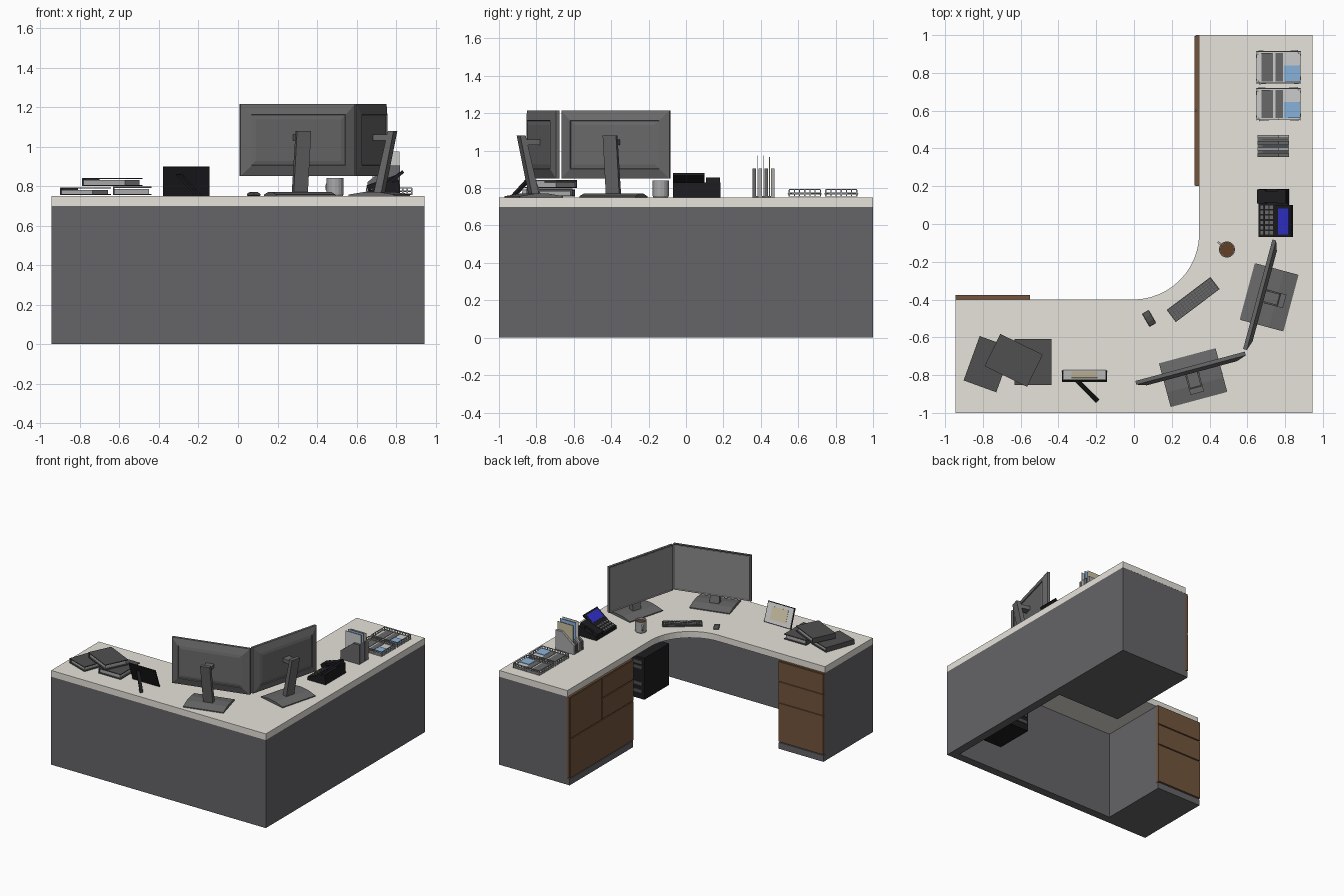
import bpy, bmesh, math
from mathutils import Matrix, Vector

if "Cube" in bpy.data.objects:
    bpy.data.objects.remove(bpy.data.objects["Cube"])

def mat(name, r, g, b):
    m = bpy.data.materials.new(name)
    m.diffuse_color = (r, g, b, 1)
    m.use_nodes = True
    m.node_tree.nodes["Principled BSDF"].inputs["Base Color"].default_value = m.diffuse_color
    return m

TOP = mat("laminate", .80, .77, .71)
GREY = mat("panel_grey", .13, .13, .14)
WOOD = mat("wood", .17, .09, .045)
DARK = mat("dark_plastic", .08, .08, .08)
MID = mat("mid_plastic", .14, .14, .14)
BLACK = mat("black", .012, .012, .014)
SCREEN = mat("screen", .25, .25, .25)
WIRE = mat("wire", .40, .40, .40)
PAPER = mat("paper", .75, .75, .73)
BLUE = mat("blue_paper", .25, .45, .70)
LCD = mat("lcd", .03, .03, .6)
CREAM = mat("cream", .6, .53, .36)
COFFEE = mat("coffee", .12, .05, .02)
I = Matrix.Identity(4)

def place(x, y, z=0, deg=0):
    return Matrix.Translation((x, y, z)) @ Matrix.Rotation(math.radians(deg), 4, 'Z')

def finish(name, bm, m, M=I):
    bmesh.ops.transform(bm, matrix=M, verts=bm.verts)
    bmesh.ops.recalc_face_normals(bm, faces=bm.faces)
    me = bpy.data.meshes.new(name)
    bm.to_mesh(me); bm.free()
    me.materials.append(m)
    o = bpy.data.objects.new(name, me)
    bpy.context.collection.objects.link(o)
    return o

def add_box(bm, lo, hi):
    mid = (Vector(lo) + Vector(hi)) / 2
    d = [abs(b - a) for a, b in zip(lo, hi)]
    bmesh.ops.create_cube(bm, size=1, matrix=Matrix.Translation(mid) @ Matrix.Diagonal((*d, 1)))

def boxes(name, spans, m, M=I):
    bm = bmesh.new()
    for lo, hi in spans:
        add_box(bm, lo, hi)
    return finish(name, bm, m, M)

def box(name, lo, hi, m, M=I):
    return boxes(name, [(lo, hi)], m, M)

def prism(name, pts, axis, a, b, m, M=I):
    """Extrude a 2D profile along an axis from a to b."""
    put = {'x': lambda p, t: (t, *p), 'y': lambda p, t: (p[0], t, p[1]), 'z': lambda p, t: (*p, t)}[axis]
    bm = bmesh.new()
    f = bm.faces.new([bm.verts.new(put(p, a)) for p in pts])
    r = bmesh.ops.extrude_face_region(bm, geom=[f])
    d = Vector(put((0, 0), b - a))
    bmesh.ops.translate(bm, vec=d, verts=[v for v in r['geom'] if isinstance(v, bmesh.types.BMVert)])
    return finish(name, bm, m, M)

# desk top with rounded inner corner
arc = [(-.005 + .35 * math.cos(-t * math.pi / 24), -.05 + .35 * math.sin(-t * math.pi / 24)) for t in range(13)]
prism("desk_top", [(-.945, -1), (.945, -1), (.945, 1), (.345, 1)] + arc + [(-.945, -.4)], 'z', .70, .75, TOP)

# outer panels and cabinets
prism("outer_panels", [(-.945, -1), (.945, -1), (.945, 1), (.88, 1), (.88, -.935), (-.945, -.935)], 'z', 0, .70, GREY)
box("right_cabinet", (.345, .2, 0), (.94, .999, .70), GREY)
box("left_cabinet", (-.944, -.99, 0), (-.55, -.40, .70), GREY)
box("right_plinth", (.325, .2, 0), (.345, .999, .05), GREY)
box("left_plinth", (-.944, -.40, 0), (-.55, -.38, .05), GREY)

# drawer fronts
g = .004
for i, (z0, z1) in enumerate([(.055, .37), (.37, .54), (.54, .70)]):
    box(f"left_drawer_{i}", (-.945, -.40, z0 + g), (-.55, -.375, z1 - g), WOOD)
for i, (y0, y1, z0, z1) in enumerate([(.2, 1, .055, .37), (.6, 1, .37, .70), (.2, .6, .37, .54), (.2, .6, .54, .70)]):
    box(f"right_drawer_{i}", (.32, y0 + g, z0 + g), (.345, y1 - g, z1 - g), WOOD)
box("left_drawer_backing", (-.945, -.401, .055), (-.55, -.383, .70), WOOD)
box("right_drawer_backing", (.328, .2, .055), (.346, 1, .70), WOOD)

# computer tower
box("tower_case", (.66, -.73, .05), (.83, -.42, .38), BLACK)
boxes("tower_front_trim", [((.675, -.42, z), (.815, -.413, z + .025)) for z in (.10, .16, .29, .33)], DARK)

# monitors: screen faces local +y, stand sits behind at -y
def monitor(tag, M):
    bm = bmesh.new()
    add_box(bm, (-.30, -.008, .85), (.30, .012, 1.215))
    bm.normal_update()
    front = max(bm.faces, key=lambda f: f.normal.y)
    bmesh.ops.inset_region(bm, faces=[front], thickness=.012)
    bmesh.ops.translate(bm, vec=(0, -.004, 0), verts=front.verts)
    bm.normal_update()
    back = min(bm.faces, key=lambda f: f.normal.y)
    for t, d in ((.075, -.018), (.004, .006), (.03, -.004)):
        bmesh.ops.inset_region(bm, faces=[back], thickness=t)
        bmesh.ops.translate(bm, vec=(0, d, 0), verts=back.verts)
    finish(f"monitor_{tag}_body", bm, MID, M)
    box(f"monitor_{tag}_screen", (-.287, .006, .863), (.287, .0085, 1.202), SCREEN, M)
    prism(f"monitor_{tag}_neck", [(-.03, .765), (-.07, .765), (-.135, 1.08), (-.105, 1.08)], 'x', -.037, .037, MID, M)
    box(f"monitor_{tag}_arm", (-.03, -.115, 1.03), (.03, -.01, 1.06), MID, M)
    prism(f"monitor_{tag}_foot", [(.07, .75), (-.17, .75), (-.17, .757), (-.09, .77), (-.01, .77), (.07, .757)],
          'x', -.155, .155, MID, M)
monitor("left", place(.30, -.765, 0, 15))
monitor("right", place(.667, -.375, 0, 75))

# keyboard and mouse
K = place(.313, -.40, .75, 37)
box("keyboard_base", (-.145, -.04, 0), (.145, .04, .01), DARK, K)
boxes("keyboard_keys", [((-.139 + i * .0186, -.035 + j * .0142, .01), (-.123 + i * .0186, -.0235 + j * .0142, .016))
                        for i in range(15) for j in range(5)], MID, K)
m = prism("mouse", [(-.04, 0), (.04, 0), (.038, .012), (.015, .02), (-.015, .019), (-.038, .01)], 'x', -.02, .02,
          DARK, place(.08, -.50, .75, 30))
bv = m.modifiers.new("round", 'BEVEL'); bv.width = .005; bv.segments = 2

# mug with handle
bm = bmesh.new()
N = 16
rings = [[bm.verts.new((r * math.cos(2 * math.pi * k / N), r * math.sin(2 * math.pi * k / N), z)) for k in range(N)]
         for r, z in ((.038, 0), (.043, .008), (.043, .09), (.038, .09), (.038, .074))]
for a, b in zip(rings, rings[1:]):
    for k in range(N):
        bm.faces.new((a[k], a[(k + 1) % N], b[(k + 1) % N], b[k]))
bm.faces.new(rings[0]); bm.faces.new(rings[-1])
mug = finish("mug", bm, WIRE, place(.492, -.135, .75))
bm = bmesh.new()
bmesh.ops.create_circle(bm, cap_ends=True, radius=.0375, segments=N)
finish("coffee", bm, COFFEE, place(.492, -.135, .826))
hp = [(.04 + .022 * math.sin(t * math.pi / 6), .045 + .026 * math.cos(t * math.pi / 6)) for t in range(7)]
hi = [(.04 + .014 * math.sin(t * math.pi / 6), .045 + .018 * math.cos(t * math.pi / 6)) for t in range(6, -1, -1)]
prism("mug_handle", hp + hi, 'y', -.005, .005, WIRE, place(.492, -.135, .75, 140))

# desk phone facing -x
prism("phone_base", [(.66, .75), (.82, .75), (.815, .83), (.66, .775)], 'y', -.07, .185, BLACK)
P = Matrix.Translation((.66, 0, .775)) @ Matrix.Rotation(-math.radians(19.5), 4, 'Y')
boxes("phone_keys", [((.012 + i * .026, -.055 + j * .027, 0), (.03 + i * .026, -.037 + j * .027, .006))
                     for i in range(3) for j in range(6)], MID, P)
boxes("phone_handset", [((0, .115, .012), (.16, .175, .03)), ((0, .108, 0), (.045, .183, .03)),
                        ((.115, .108, 0), (.16, .183, .03))], BLACK, P)
D = Matrix.Translation((.755, 0, .80)) @ Matrix.Rotation(-math.radians(38), 4, 'Y')
box("phone_display_housing", (-.012, -.07, 0), (.11, .10, .016), BLACK, D)
box("phone_display", (.022, -.055, .016), (.095, .082, .018), LCD, D)

# upright file sorter with folders
side = [(.655, .75), (.82, .75), (.82, .905), (.765, .905), (.655, .82)]
for i, y in enumerate((.365, .397, .430, .463)):
    prism(f"sorter_divider_{i}", side, 'y', y - .009, y + .009, WIRE if i % 2 else MID)
box("sorter_floor", (.655, .356, .75), (.82, .472, .757), MID)
for i, (y, c) in enumerate(((.381, PAPER), (.413, BLUE), (.446, CREAM))):
    box(f"folder_{i}", (.68, y - .002, .757), (.818, y + .002, .975 if i < 2 else .965), c)

# letter trays: mesh rails, posts, paper
for t, y in enumerate((.635, .83)):
    M = place(.765, y, .755)
    w, d = .115, .083
    boxes(f"tray_{t}_floor", [((-w, -d, 0), (w, d, .004))], WIRE, M)
    spans = []
    for s in (-1, 1):
        for z in (.016, .034):
            spans += [((-w, s * d - .002, z), (w, s * d + .002, z + .005)),
                      ((s * w - .002, -d, z), (s * w + .002, d, z + .005))]
        spans += [((-w + k * .023 - .003, s * d - .002, 0), (-w + k * .023 + .003, s * d + .002, .035)) for k in range(11)]
        spans += [((s * w - .002, -d + k * .0277 - .003, 0), (s * w + .002, -d + k * .0277 + .003, .035)) for k in range(7)]
    boxes(f"tray_{t}_rails", spans, WIRE, M)
    for k, a in enumerate((-5, 6)):
        box(f"tray_{t}_paper_{k}", (-.112, -.08, 0), (.112, .08, .003), PAPER, M @ place(0, 0, .008 + k * .006, a))
    boxes(f"tray_{t}_bands", [((-.09, -.075, .017), (-.03, .075, .02)), ((-.015, -.075, .017), (.025, .075, .02))], MID, M)
    box(f"tray_{t}_blue_sheet", (.03, -.075, .018), (.115, .01, .022), BLUE, M)

# binders: covers, spine, pages
def binder(tag, M, w, d, h):
    boxes(f"binder_{tag}_cover", [((-w, -d, 0), (w, d, .006)), ((-w, -d, h - .006), (w, d, h)),
                                  ((-w, -d, 0), (-w + .006, d, h))], DARK, M)
    box(f"binder_{tag}_pages", (-w + .006, -d + .01, .006), (w - .012, d - .01, h - .012), WIRE, M)
binder("left", place(-.773, -.742, .755, -20), .092, .125, .038)
binder("right", place(-.535, -.73, .755), .097, .122, .042)
binder("top", place(-.637, -.722, .80, -26), .125, .095, .042)

# picture frame leaning back, facing +y
F = Matrix.Translation((-.262, -.775, .752)) @ Matrix.Rotation(math.radians(20), 4, 'X')
box("frame_back", (-.118, -.008, 0), (.118, 0, .157), BLACK, F)
box("frame_mat", (-.113, 0, .005), (.113, .003, .152), PAPER, F)
box("frame_picture", (-.07, .003, .03), (.07, .005, .127), CREAM, F)
prism("frame_leg", [(0, .108), (.02, .108), (.16, 0), (.135, 0)], 'y', -.012, .012, BLACK, place(-.305, -.825, .75, -45))
